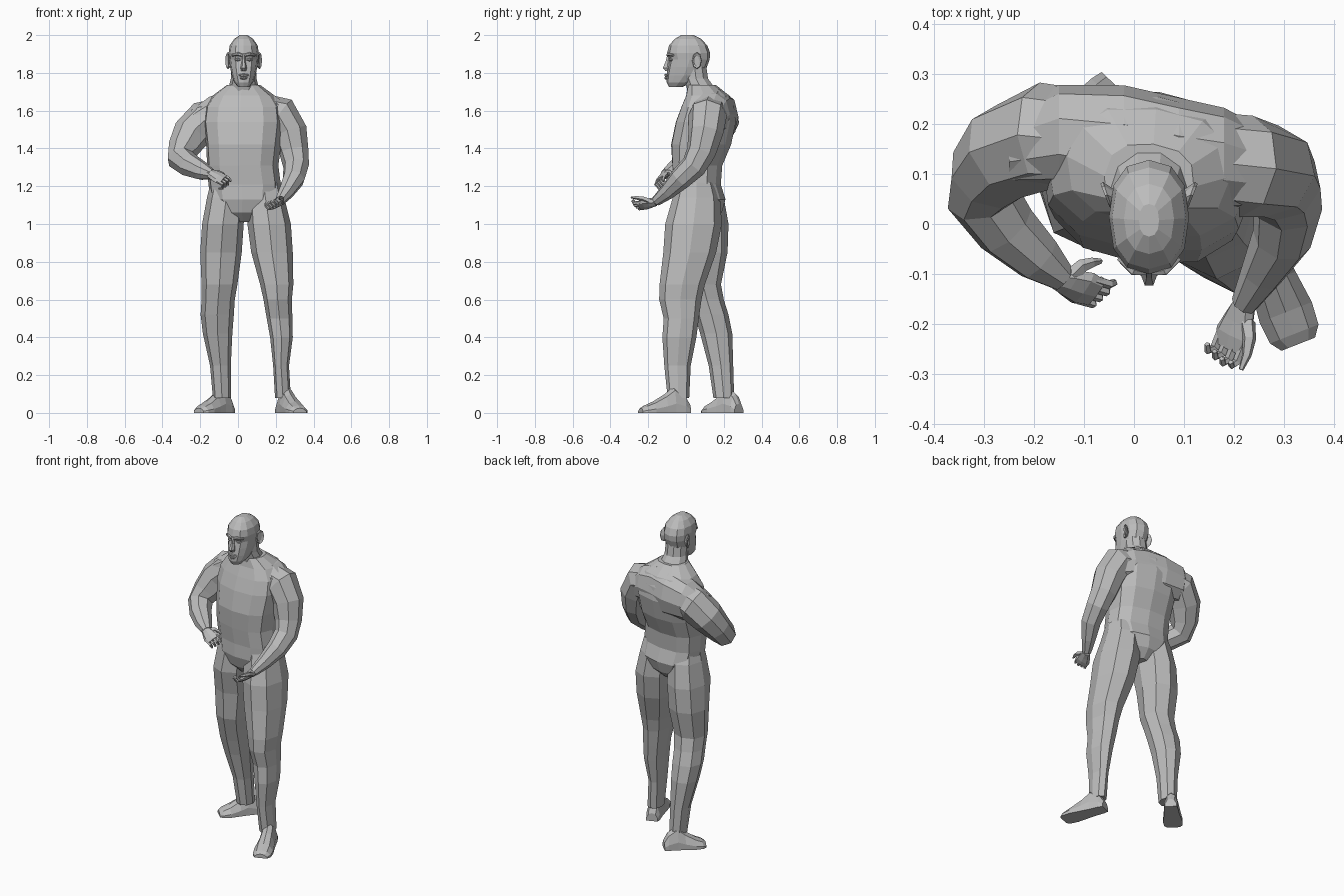
import bpy
import bmesh
from math import cos, sin, pi, radians
from mathutils import Vector

CM = 0.01  # all measurements below are in hundredths of a unit

start_cube = bpy.data.objects.get("Cube")
if start_cube:
    bpy.data.objects.remove(start_cube, do_unlink=True)

# One plain clay colour for the whole figure
clay = bpy.data.materials.new("clay_grey")
clay.use_nodes = True
clay.diffuse_color = (0.5, 0.5, 0.5, 1)
clay.node_tree.nodes["Principled BSDF"].inputs["Base Color"].default_value = clay.diffuse_color


def loft(name, rings):
    """Skin a list of point rings (hundredths) and cap both ends."""
    bm = bmesh.new()
    loops = [[bm.verts.new(Vector(p) * CM) for p in ring] for ring in rings]
    count = len(loops[0])
    for low, high in zip(loops, loops[1:]):
        for i in range(count):
            j = (i + 1) % count
            bm.faces.new((low[i], low[j], high[j], high[i]))
    bm.faces.new(loops[0][::-1])
    bm.faces.new(loops[-1])
    bmesh.ops.recalc_face_normals(bm, faces=bm.faces)
    mesh = bpy.data.meshes.new(name)
    bm.to_mesh(mesh)
    bm.free()
    mesh.materials.append(clay)
    obj = bpy.data.objects.new(name, mesh)
    bpy.context.collection.objects.link(obj)
    return obj


def soft(value, power):
    return abs(value) ** power * (1 if value > 0 else -1)


def oval(center, u, v, sides=8, power=1.0):
    """Ring around a centre; a power below one makes it boxier."""
    center, u, v = Vector(center), Vector(u), Vector(v)
    angles = [2 * pi * i / sides for i in range(sides)]
    return [center + u * soft(cos(a), power) + v * soft(sin(a), power) for a in angles]


def column(name, stations, sides, power=1.0, yaw=0):
    """Upright form; each station is height, x, y, half width, half depth."""
    c, s = cos(radians(yaw)), sin(radians(yaw))
    return loft(name, [oval((x, y, z), (rx * c, rx * s, 0), (-ry * s, ry * c, 0), sides, power)
                       for z, x, y, rx, ry in stations])


def tube(name, points, radii, sides=8, first=(0, 1, 0)):
    """Limb along a path, with the cross-section carried along without twist."""
    points = [Vector(p) for p in points]
    u, rings = Vector(first), []
    for i, (p, r) in enumerate(zip(points, radii)):
        t = (points[min(i + 1, len(points) - 1)] - points[max(i - 1, 0)]).normalized()
        u = (u - t * u.dot(t)).normalized()
        rings.append(oval(p, u * r, t.cross(u) * r, sides))
    return loft(name, rings)


# Torso, twisted so the left shoulder leads
column("torso", [
    (101, 3.5, 7, 4, 7), (106, 3.5, 7, 11, 12), (113, 4, 7, 18.5, 14),
    (121, 3.5, 6, 19.3, 12.5), (131, 2.5, 6, 19, 13.3), (142, 3, 8, 20, 16),
    (154, 3, 10.5, 21.5, 16), (162, 3, 11.5, 20.5, 14), (168, 3, 11.5, 16.5, 11.5),
    (173.5, 3, 8.5, 9, 7.5)], 12, 0.8, yaw=-7)
# Shoulder girdle: stations are x, y, z, half depth, half height
loft("shoulder_girdle", [oval((x, y, z), (0, ry, 0), (0, 0, rz), 10, 0.9) for x, y, z, ry, rz in [
    (-25, 15, 152, 7.5, 8.5), (-15, 17.5, 156, 10.3, 12), (-2, 15.7, 157, 12, 14),
    (9, 13.5, 158, 11.7, 14), (18, 12.5, 158, 10.7, 11.5), (27, 10.5, 154, 8, 9)]])
column("neck", [(165, 3, 12, 11, 10), (172, 3, 7.8, 8, 7.8),
                (177, 3, 5.3, 6.8, 6.7), (184, 3, 4.5, 6.5, 6.5)], 10)

# Legs
column("right_leg", [
    (122, -5, 7, 9.5, 9.5), (114, -6.2, 8, 10.2, 12), (100, -8, 8.5, 11, 14),
    (85, -9, 10, 11, 12), (68, -9.8, 9, 9.5, 9.5), (60, -10.5, 11, 8.8, 9),
    (52, -11, 13.5, 8.8, 9), (42, -10.8, 16, 7.8, 8.5), (25, -9.3, 18.5, 5.5, 6.5),
    (8, -8.5, 20, 4.8, 5.5)], 8, 0.9)
column("left_leg", [
    (122, 13.5, 5.5, 9.5, 10), (114, 14.5, 5.5, 10, 12.5), (100, 16.5, 4, 11.5, 15),
    (85, 18, 2, 11, 14), (68, 20.5, -2, 8.8, 12), (60, 21, -3, 7.5, 11.2),
    (50, 22, -2.5, 6.8, 9.3), (40, 23, -3.5, 6, 9), (25, 22.8, -4.5, 4.2, 7),
    (8, 23.8, -4, 4.2, 5.7)], 8, 0.9)


def foot(name, heel, toe):
    heel, toe = Vector(heel), Vector(toe)
    side = (toe - heel).normalized().cross(Vector((0, 0, 1)))
    outline = [(-1, 0), (-1, 0.35), (-0.6, 0.85), (0, 1), (0.6, 0.85), (1, 0.35), (1, 0)]
    rings = []
    for t, half, tall in [(0, 3.4, 5), (0.1, 4, 10), (0.32, 4.3, 14),
                          (0.5, 4.8, 10), (0.75, 5.6, 6), (0.92, 5.2, 4), (1, 3.6, 2.5)]:
        base = heel.lerp(toe, t)
        rings.append([base + side * half * a + Vector((0, 0, tall * b)) for a, b in outline])
    loft(name, rings)


foot("right_foot", (-4, 28, 0), (-20.8, 10.5, 0))
foot("left_foot", (22.8, 1.5, 0), (32.8, -24, 0))

# Arms
tube("right_arm",
     [(-8, 16.5, 157), (-18, 17.5, 154.5), (-25, 14.5, 147.5), (-29, 10, 140), (-30.3, 5.5, 134.5),
      (-25.5, -1, 131), (-19, -7, 128), (-14, -11, 126.3)],
     [10, 10.8, 10, 8.3, 7.3, 6.4, 5, 2.8])
tube("left_arm",
     [(13, 12.5, 159), (22.5, 11.5, 157.5), (27.5, 10.5, 148.5), (29.7, 8, 138), (30.8, 4, 130.5),
      (29.5, -3, 124), (25.5, -10, 117), (22, -16, 112)],
     [10, 10.2, 9.3, 7.8, 6.9, 6, 4.3, 2.7])


def hand(name, wrist, forward, thumb_side, mirror, curls, thumb_reach):
    """Palm, four curling fingers and a thumb around a wrist frame."""
    wrist, f = Vector(wrist), Vector(forward).normalized()
    s = Vector(thumb_side)
    s = (s - f * s.dot(f)).normalized()
    n = s.cross(f) * mirror

    def at(along, across, lift):
        return wrist + f * along + s * across + n * lift

    loft(name + "_palm", [oval(at(d, 0, 0), s * w, n * h, 8) for d, w, h in
                          [(-1.5, 2.4, 2.4), (2, 3.6, 2), (5, 4.4, 1.8), (8, 3.8, 1.1)]])
    for i, curl in enumerate(curls):
        across = 3 - 2 * i
        reach = 7.5 - 0.4 * abs(i - 1)
        path = [at(reach - 1, across, 0), at(reach + 2.5, across, 0.5),
                at(reach + 4 - curl, across, 0.5 + 2 * curl),
                at(reach + 5 - 3.2 * curl, across, 0.8 + 2.6 * curl)]
        tube(f"{name}_finger_{i + 1}", path, [1, 0.95, 0.8, 0.55], 5, first=s)
    tube(name + "_thumb", [at(1.5, 2, 0), at(4 * thumb_reach, 4.3, 1),
                           at(7 * thumb_reach, 5.4, 1.8), at(10 * thumb_reach, 5.8, 2.8)],
         [1.7, 1.4, 1, 0.5], 5, first=n)


hand("right_hand", (-14.5, -11, 126.5), (0.85, -0.35, -0.38), (0.1, 0.7, 0.6), 1,
     [0.5, 1.2, 1.3, 1.4], 0.6)
hand("left_hand", (21.5, -17.5, 111.5), (-0.3, -0.9, -0.25), (0.75, -0.1, 0.5), -1,
     [0.8, 0.9, 1, 1.1], 1)

# Head: height, front, back, half width
MID = 3
skull = [(172.5, -9, -2, 3), (175, -10.3, 3, 5), (178.5, -10.3, 8, 6.2), (183, -9.6, 11, 7.2),
         (187, -8.8, 12.5, 7.7), (190.5, -10, 12.8, 8), (194.5, -9, 11.3, 7.4),
         (198, -6, 8, 5), (200, -2.5, 4, 2)]
column("head", [(z, MID, (a + b) / 2, w, (b - a) / 2) for z, a, b, w in skull], 12, 0.85)

# Face
loft("nose", [oval((MID, y, z), (w, 0, 0), (0, d, 0), 6) for z, y, w, d in
              [(190, -9, 0.9, 0.9), (186, -9.5, 1, 1.5), (182.6, -10, 1.7, 2.6),
               (181, -9.5, 1.3, 1.6)]])
for label, z, half in (("upper", 178.8, 2.6), ("lower", 177.3, 2.3)):
    tube(label + "_lip", [(MID - half, -9.3, z), (MID, -10.6, z), (MID + half, -9.3, z)],
         [0.4, 0.9, 0.4], 6, first=(0, 0, 1))
for label, side in (("right", -1), ("left", 1)):
    tube(label + "_brow", [(MID + side * x, y, z) for x, y, z in
                           [(0.6, -9.5, 189.3), (3, -9.4, 190), (6, -6.8, 189.3)]],
         [0.8, 1, 0.6], 6, first=(0, 0, 1))
    tube(label + "_eye", [(MID + side * x, y, 187) for x, y in
                          [(1.6, -8.4), (3.1, -8.3), (4.7, -7.2)]],
         [0.3, 0.9, 0.3], 6, first=(0, 0, 1))
    # Ear: flares away from the head, with a sunken bowl
    loft(label + "_ear", [oval((MID + side * x, y, 186.5), (side * lean, d, 0), (0, 0, h), 8)
                          for x, y, lean, d, h in
                          [(6.8, 5, 0, 1.8, 3.2), (8.3, 5.8, 0.9, 2.6, 4.5),
                           (8.8, 5.7, 0.9, 2.3, 4.1), (8.1, 5.5, 0.6, 1.4, 2.8)]])
